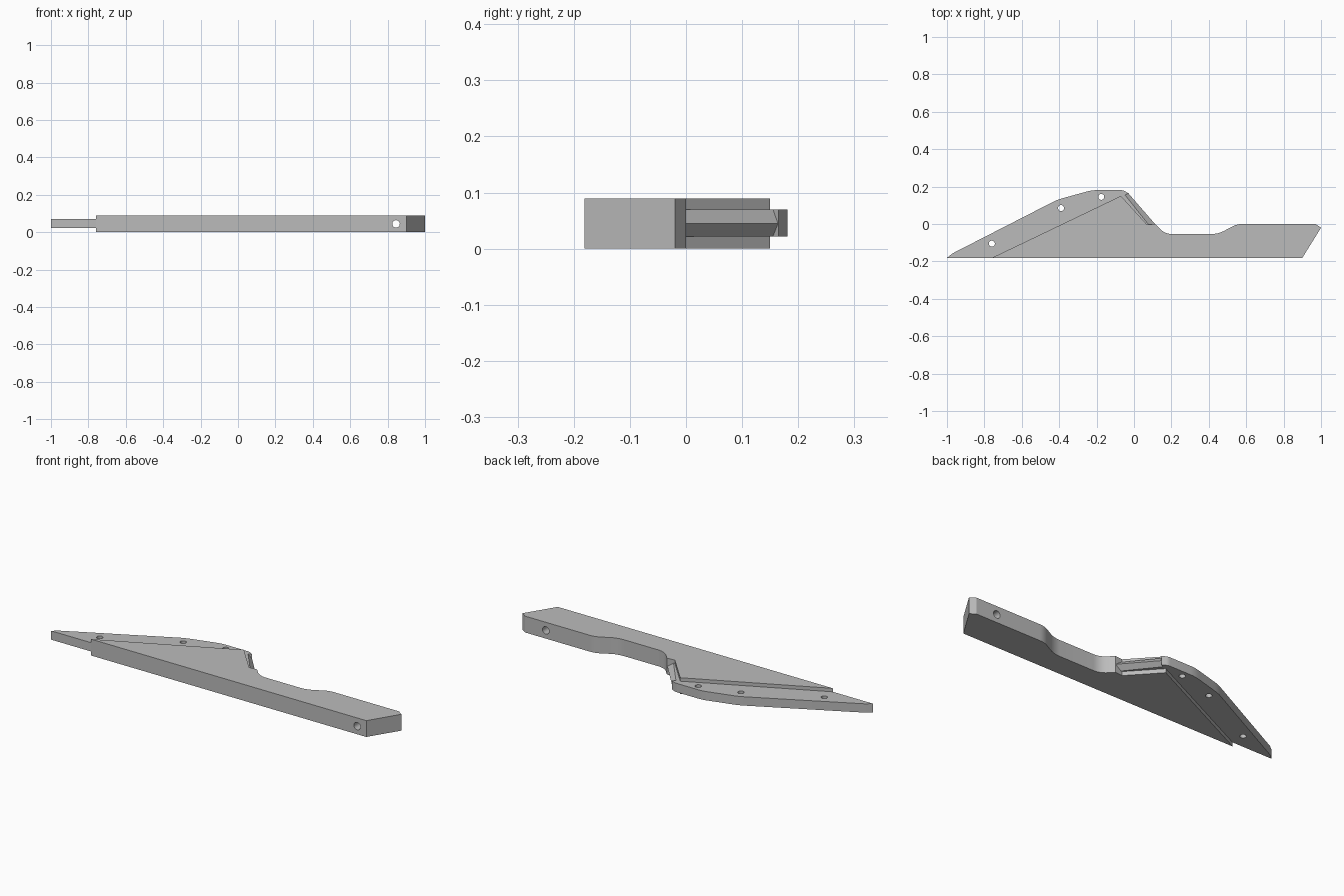
import bpy, bmesh, math
from mathutils import Vector

cube = bpy.data.objects.get("Cube")
if cube:
    bpy.data.objects.remove(cube)

grey = bpy.data.materials.new("plain grey")
grey.use_nodes = True
COLOUR = (0.5, 0.5, 0.5, 1)
grey.diffuse_color = COLOUR
grey.node_tree.nodes["Principled BSDF"].inputs["Base Color"].default_value = COLOUR


def rounded(points, steps=6):
    """Turn (x, y) or (x, y, cut) corners into an outline with curved corners."""
    out = []
    for i, p in enumerate(points):
        c = Vector(p[:2])
        if len(p) == 2:
            out.append(c)
            continue
        a = c + (Vector(points[i - 1][:2]) - c).normalized() * p[2]
        b = c + (Vector(points[(i + 1) % len(points)][:2]) - c).normalized() * p[2]
        for k in range(steps + 1):
            t = k / steps
            out.append(a * (1 - t) ** 2 + c * 2 * t * (1 - t) + b * t * t)
    return out


def loft(name, layers):
    """Join matching outlines stacked at several heights into a closed solid."""
    bm = bmesh.new()
    rings = [[bm.verts.new((p[0], p[1], z)) for p in pts] for z, pts in layers]
    for low, high in zip(rings, rings[1:]):
        n = len(low)
        for i in range(n):
            j = (i + 1) % n
            bm.faces.new((low[i], low[j], high[j], high[i]))
    bm.faces.new(rings[0][::-1])
    bm.faces.new(rings[-1])
    bmesh.ops.remove_doubles(bm, verts=bm.verts, dist=1e-5)
    bmesh.ops.recalc_face_normals(bm, faces=bm.faces)
    mesh = bpy.data.meshes.new(name)
    bm.to_mesh(mesh)
    bm.free()
    mesh.materials.append(grey)
    ob = bpy.data.objects.new(name, mesh)
    bpy.context.collection.objects.link(ob)
    return ob


def drill(ob, centre, radius, rotation=(0, 0, 0)):
    """Cut a round through hole and discard the cutter."""
    bpy.ops.mesh.primitive_cylinder_add(vertices=24, radius=radius, depth=1,
                                        location=centre, rotation=rotation)
    cutter = bpy.context.object
    cutter.data.materials.append(grey)
    mod = ob.modifiers.new("hole", "BOOLEAN")
    mod.operation, mod.solver, mod.object = "DIFFERENCE", "EXACT", cutter
    bpy.context.view_layer.objects.active = ob
    bpy.ops.object.modifier_apply(modifier=mod.name)
    bpy.data.objects.remove(cutter)


def finish(ob):
    bpy.ops.object.select_all(action="DESELECT")
    ob.select_set(True)
    bpy.context.view_layer.objects.active = ob
    bpy.ops.object.shade_smooth_by_angle(angle=math.radians(25))


# Thick handle with a finger recess on the back edge
TOP = 0.089
body = rounded([(-0.76, -0.181), (0.9, -0.181), (1, -0.02), (0.97, 0),
                (0.55, 0, 0.03), (0.45, -0.054, 0.04), (0.165, -0.054, 0.04),
                (0.115, 0.0), (0.07, -0.004), (-0.07, 0.15)])
handle = loft("handle", [(0, body), (TOP, body)])
drill(handle, (0.845, 0, TOP / 2), 0.02, (math.pi / 2, 0, 0))
finish(handle)

# Thin blade plate, with a double bevel along its slanted edge
outer = [(-1, -0.181), (-0.76, -0.181), (-0.6, -0.15), (0.04, -0.08)]
back = [(-0.03, 0.165), (-0.06, 0.181, 0.012), (-0.225, 0.181, 0.03),
        (-0.41, 0.13, 0.03), (-0.97, -0.157)]
flat = rounded(outer + [(0.08, -0.006), (-0.048, 0.155)] + back)
ridge = rounded(outer + [(0.115, -0.003), (-0.03, 0.164)] + back)
blade = loft("blade_plate", [(0.022, flat), (TOP / 2, ridge), (0.07, flat)])

# Fixing holes through the blade plate
for x, y in ((-0.76, -0.105), (-0.39, 0.085), (-0.175, 0.145)):
    drill(blade, (x, y, 0), 0.016)
finish(blade)
